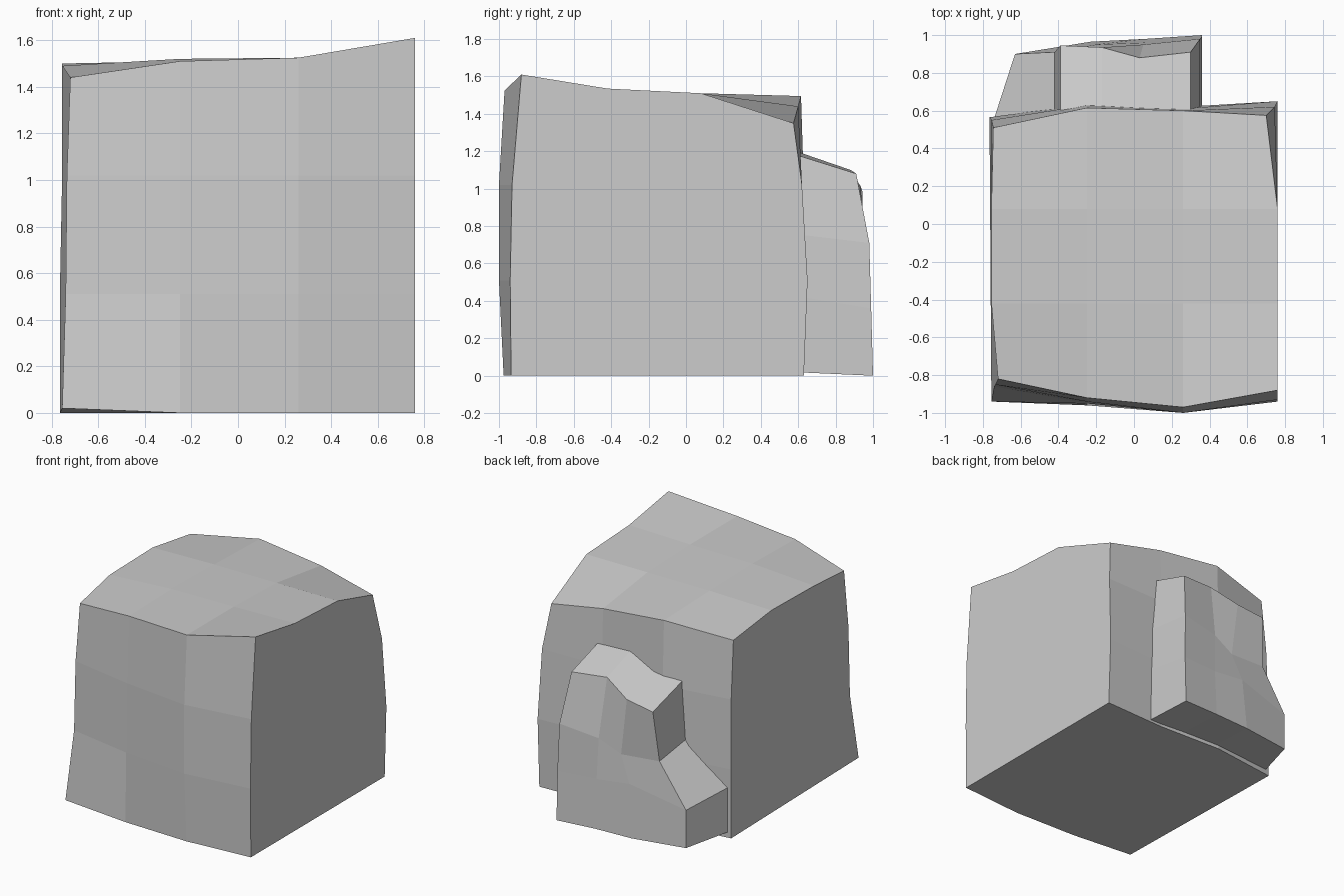
import bpy, bmesh

if "Cube" in bpy.data.objects:
    bpy.data.objects.remove(bpy.data.objects["Cube"])


def make_object(name, verts, faces):
    mesh = bpy.data.meshes.new(name)
    bm = bmesh.new()
    vs = [bm.verts.new(v) for v in verts]
    for f in faces:
        bm.faces.new([vs[i] for i in f])
    bmesh.ops.recalc_face_normals(bm, faces=bm.faces)
    bm.to_mesh(mesh)
    bm.free()
    ob = bpy.data.objects.new(name, mesh)
    bpy.context.collection.objects.link(ob)
    return ob


# Main block: four stations across x, each with an uneven front / top / back outline
# columns: x, front y (bottom to top), top z (front to back), back y (bottom to top)
stations = [
    (-0.755, (-0.94, -0.86, -0.85, -0.82), (1.45, 1.50, 1.51, 1.45), (0.565, 0.565, 0.55, 0.51)),
    (-0.25, (-0.96, -0.95, -0.94, -0.92), (1.52, 1.53, 1.52, 1.505), (0.63, 0.635, 0.63, 0.615)),
    (0.26, (-0.975, -1.0, -1.0, -0.97), (1.535, 1.535, 1.52, 1.45), (0.61, 0.62, 0.61, 0.60)),
    (0.76, (-0.935, -0.94, -0.93, -0.88), (1.62, 1.545, 1.52, 1.36), (0.63, 0.65, 0.62, 0.575)),
]
heights = (0.01, 0.52, 1.03)
verts = []
for i, (x, front, top, back) in enumerate(stations):
    ring = [[x, front[k], heights[k]] for k in range(3)]
    ring += [[x, y, z] for y, z in zip((front[3], -0.42, 0.08, back[3]), top)]
    ring += [[x, back[k], heights[k]] for k in (2, 1, 0)]
    if i == 0:      # left end leans in towards the front top corner
        ring[0][2] = 0.03
        for k, v in {1: -0.74, 2: -0.735, 3: -0.72, 6: -0.745, 8: -0.765, 9: -0.765}.items():
            ring[k][0] = v
    if i == 3:      # right end leans in at the back top corner
        ring[6][0], ring[7][0] = 0.70, 0.745
    verts += ring
n = 10
faces = [tuple(range(n)), tuple(range(3 * n, 4 * n))]
faces += [(i * n + k, i * n + (k + 1) % n, (i + 1) * n + (k + 1) % n, (i + 1) * n + k)
          for i in range(3) for k in range(n)]
make_object("main_block", verts, faces)

# Stepped back bump: 4 x 4 rear grid whose rim is drawn back into the block
rows = [
    [(0.36, 1.0, 0.01), (0.06, 0.98, 0.02), (-0.23, 0.965, 0.02), (-0.63, 0.90, 0.03)],
    [(0.36, 0.99, 0.37), (0.06, 0.96, 0.38), (-0.20, 0.95, 0.41), (-0.63, 0.90, 0.31)],
    [(0.35, 0.98, 0.72), (0.05, 0.95, 0.68), (-0.12, 0.93, 0.60), (-0.42, 0.91, 0.62)],
    [(0.30, 0.91, 1.09), (0.03, 0.88, 1.11), (-0.17, 0.935, 1.02), (-0.39, 0.945, 0.99)],
]
lift = (0.02, 0.07, 0.05, 0.11)
verts = [p for row in rows for p in row]
faces = [(r * 4 + c, r * 4 + c + 1, r * 4 + c + 5, r * 4 + c + 4)
         for r in range(3) for c in range(3)]
rim = [0, 1, 2, 3, 7, 11, 15, 14, 13, 12, 8, 4]
for i in rim:
    x, y, z = verts[i]
    flare = -0.11 if x < -0.6 else 0
    verts.append((x + flare, 0.56, z + lift[i // 4]))
m = len(rim)
faces += [(rim[k], rim[(k + 1) % m], 16 + (k + 1) % m, 16 + k) for k in range(m)]
faces.append(tuple(range(16, 16 + m)))
make_object("back_bump", verts, faces)

# Stand on z = 0
for ob in bpy.data.objects:
    ob.location.z = -0.01
